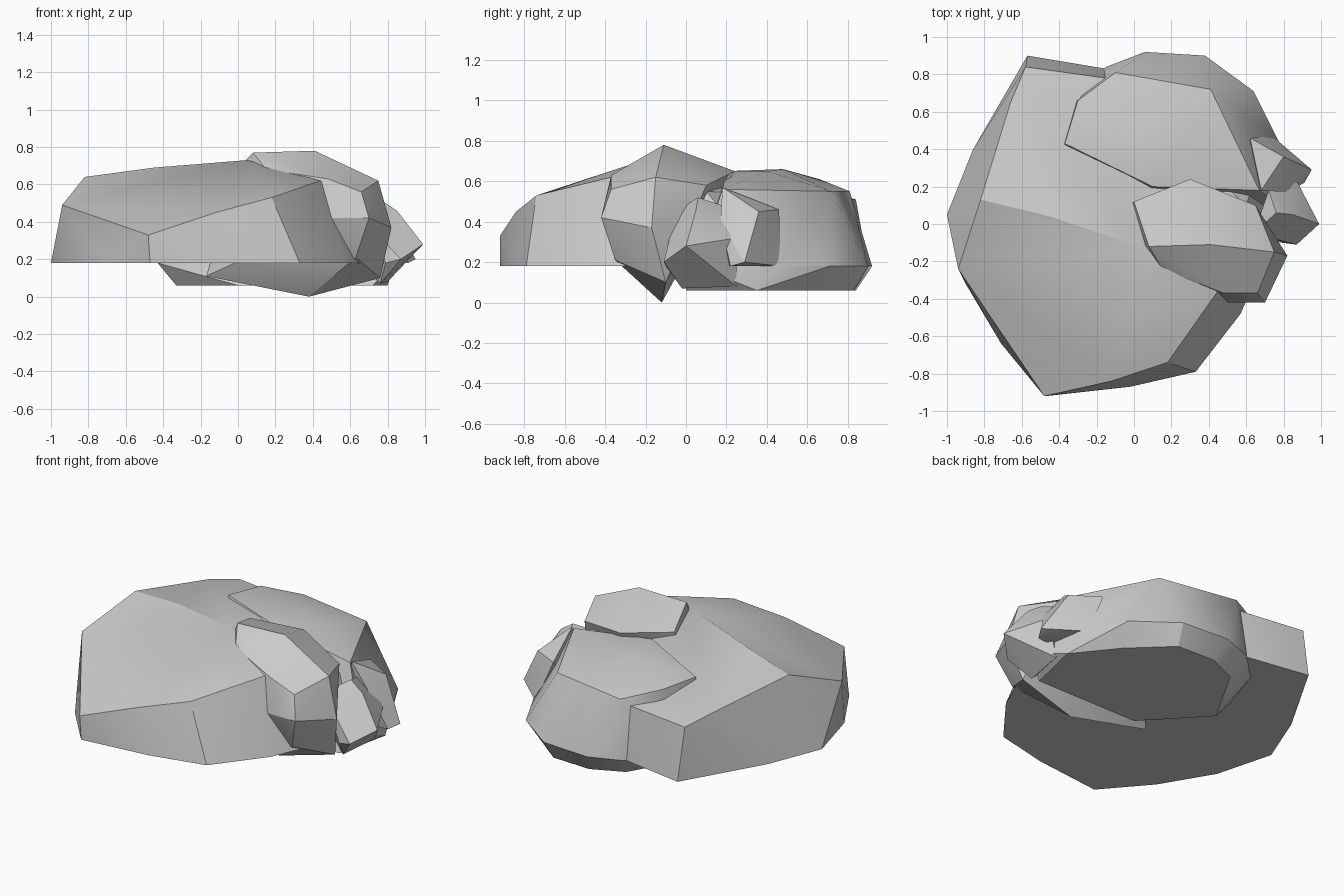
import bpy, bmesh, math


def rock(name, layers):
    """Convex boulder from a few corner points, grouped by side."""
    bm = bmesh.new()
    for layer in layers:
        for p in layer:
            bm.verts.new(p)
    res = bmesh.ops.convex_hull(bm, input=bm.verts)
    junk = [v for v in bm.verts if not v.link_faces]
    bmesh.ops.delete(bm, geom=junk, context='VERTS')
    bmesh.ops.recalc_face_normals(bm, faces=bm.faces)
    bmesh.ops.dissolve_limit(bm, angle_limit=math.radians(2), verts=bm.verts, edges=bm.edges)
    me = bpy.data.meshes.new(name)
    bm.to_mesh(me)
    bm.free()
    ob = bpy.data.objects.new(name, me)
    bpy.context.collection.objects.link(ob)
    bpy.ops.object.select_all(action='DESELECT')
    ob.select_set(True)
    bpy.context.view_layer.objects.active = ob
    bpy.ops.object.shade_smooth_by_angle(angle=math.radians(28))
    return ob


def flat(z, pts):
    return [(x, y, z) for x, y in pts]


# Large front boulder with a flat underside
rock("main_boulder", [
    flat(0.18, [(-1, .05), (-.9, -.32), (-.71, -.64), (-.47, -.92), (-.02, -.87), (.33, -.79),
                (.57, -.48), (.78, 0), (.7, .4), (-.15, .83), (-.57, .9), (-.86, .4)]),
    [(-.94, -.24, .49), (-.82, .13, .64), (-.66, .65, .56), (-.58, .84, .51), (-.15, .78, .51)],
    [(-.48, -.92, .33), (-.12, -.84, .45), (.18, -.74, .53), (.44, -.37, .62)],
    [(-.45, .04, .69), (.05, -.13, .73), (.6, .1, .55)],
])

# Rear boulder, sunk lower into the pile
rock("rear_boulder", [
    flat(0.06, [(-.33, .35), (-.1, .75), (.1, .84), (.36, .83), (.6, .6), (.8, .35), (.72, 0), (0, 0)]),
    flat(0.18, [(-.43, .35), (-.33, .66), (-.15, .84), (.06, .92), (.38, .9), (.64, .71),
                (.78, .43), (.84, .05)]),
    [(-.37, .43, .62), (-.3, .66, .61), (-.1, .81, .55), (.41, .72, .55), (.67, .18, .56)],
    [(0, .48, .66), (.3, .4, .65), (.1, .2, .65)],
])

# Tilted boulder crowning the pile and reaching to its underside
rock("top_boulder", [
    [(.08, -.12, .77), (.41, -.11, .78), (.75, -.15, .62), (.82, -.17, .37), (.76, -.1, .10)],
    [(.15, -.24, .68), (.48, -.37, .63), (.66, -.37, .56), (.7, -.42, .42), (.51, -.42, .42),
     (.63, -.35, .21)],
    [(0, .12, .69), (.3, .24, .65), (.65, .1, .58)],
    [(-.17, -.1, .11), (.38, -.12, 0)],
])

# Small pointed stone at the right
rock("right_stone", [
    [(.99, 0, .28), (.87, -.11, .2), (.86, .25, .32), (.79, -.1, .18)],
    [(.64, -.05, .45), (.72, .18, .48), (.76, .06, .52), (.85, .05, .46)],
    [(.8, .25, .08), (.68, 0, .15), (.76, -.02, .07)],
])

# Jagged wedge between rear boulder and right stone
rock("wedge_stone", [
    [(.62, .46, .46), (.8, .36, .45), (.68, .18, .57), (.82, .17, .4)],
    [(.95, .29, .2), (.91, .22, .18), (.74, .47, .18), (.65, .2, .18)],
])
